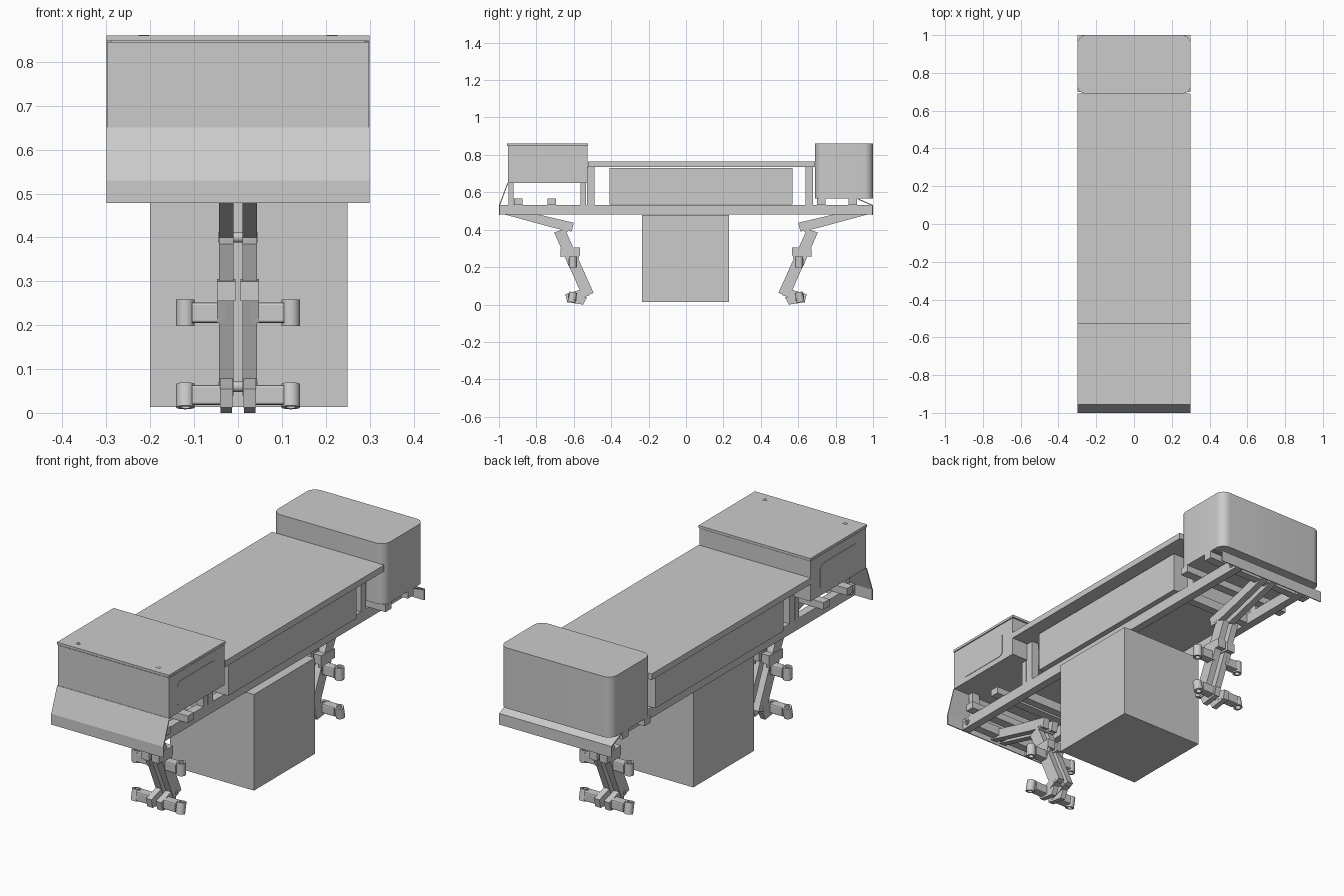
import bpy, bmesh, math
from mathutils import Matrix, Vector

if "Cube" in bpy.data.objects:
    bpy.data.objects.remove(bpy.data.objects["Cube"])


def finish(name, bm, smooth=False):
    bmesh.ops.recalc_face_normals(bm, faces=bm.faces[:])
    me = bpy.data.meshes.new(name)
    bm.to_mesh(me)
    bm.free()
    ob = bpy.data.objects.new(name, me)
    bpy.context.collection.objects.link(ob)
    if smooth:
        bpy.ops.object.select_all(action='DESELECT')
        ob.select_set(True)
        bpy.context.view_layer.objects.active = ob
        bpy.ops.object.shade_smooth_by_angle(angle=math.radians(35))
    return ob


def box(name, x0, x1, y0, y1, z0, z1):
    bm = bmesh.new()
    bmesh.ops.create_cube(bm, size=1)
    for v in bm.verts:
        v.co = Vector(((x0 + x1) / 2 + v.co.x * (x1 - x0),
                       (y0 + y1) / 2 + v.co.y * (y1 - y0),
                       (z0 + z1) / 2 + v.co.z * (z1 - z0)))
    return finish(name, bm)


def prism(name, pts, x0, x1, sy=1, smooth=False):
    """Extrude a (y, z) profile along x; sy mirrors front to back."""
    bm = bmesh.new()
    f = bm.faces.new([bm.verts.new((x0, sy * y, z)) for y, z in pts])
    r = bmesh.ops.extrude_face_region(bm, geom=[f])
    for v in r['geom']:
        if isinstance(v, bmesh.types.BMVert):
            v.co.x = x1
    return finish(name, bm, smooth)


def round_rect(a0, a1, b0, b1, r, n=6):
    pts = []
    corners = [(a1 - r, b1 - r), (a0 + r, b1 - r), (a0 + r, b0 + r), (a1 - r, b0 + r)]
    for k, (ca, cb) in enumerate(corners):
        for i in range(n + 1):
            t = math.pi / 2 * (k + i / n)
            pts.append((ca + r * math.cos(t), cb + r * math.sin(t)))
    return pts


def tube(name, loc, r_out, r_in, length, rot=None, seg=24):
    """Bushing: closed ring profile turned about its local z axis."""
    bm = bmesh.new()
    h = length / 2
    prof = [(r_in, -h), (r_out, -h), (r_out, h), (r_in, h)]
    rings = [[bm.verts.new((r * math.cos(2 * math.pi * i / seg),
                            r * math.sin(2 * math.pi * i / seg), z)) for r, z in prof]
             for i in range(seg)]
    for i in range(seg):
        a, b = rings[i], rings[(i + 1) % seg]
        for k in range(4):
            bm.faces.new((a[k], b[k], b[(k + 1) % 4], a[(k + 1) % 4]))
    m = Matrix.Translation(loc) @ (rot or Matrix.Identity(4))
    bmesh.ops.transform(bm, matrix=m, verts=bm.verts[:])
    return finish(name, bm, True)


# Top deck and tray below it
box("deck", -.3, .3, -.525, .69, .735, .765)
box("tray_box", -.235, .235, -.41, .57, .535, .73)

# Central hanging container
box("hanging_container", -.2, .25, -.235, .23, .013, .478)

# Front cabinet with lid, lid bolts and side panels
box("front_cabinet", -.298, .298, -.953, -.527, .65, .845)
box("front_cabinet_lid", -.3, .3, -.956, -.523, .848, .86)
box("lid_seal", -.29, .29, -.945, -.535, .845, .848)
for s in (-1, 1):
    tube("lid_bolt", (s * .215, -.912, .8595), .012, .005, .004)
    prism("side_panel", round_rect(-.89, -.60, .677, .80, .025), s * .296, s * .3, smooth=True)

# Rear cabinet with rounded vertical corners
bm = bmesh.new()
f = bm.faces.new([bm.verts.new((x, y, .567)) for x, y in round_rect(-.3, .3, .69, 1, .045, 8)])
r = bmesh.ops.extrude_face_region(bm, geom=[f])
for v in r['geom']:
    if isinstance(v, bmesh.types.BMVert):
        v.co.z = .86
finish("rear_cabinet", bm, True)

# Bent sheet skirts at both ends
prism("front_skirt", [(-.955, .65), (-1, .53), (-1, .478), (-.995, .478), (-.995, .529), (-.95, .65)], -.3, .3)
prism("rear_skirt", [(.92, .567), (1, .532), (1, .478), (.995, .478), (.995, .528), (.92, .561)], -.3, .3)

# Main frame: long rails, posts and end pivots
ROT_Y = Matrix.Rotation(math.pi / 2, 4, 'Y')
for s in (-1, 1):
    xa, xb = sorted((s * .17, s * .21))
    box("long_rail", xa, xb, -.994, .994, .48, .533)
    for y in (-.53, .64):
        box("deck_post", xa, xb, y, y + .04, .533, .735)
    for y in (-.95, -.563):
        box("cabinet_post", xa, xb, y, y + .028, .533, .65)
    for y in (-.96, .96):
        tube("rail_pivot", (s * .21, y, .507), .014, .007, .012, ROT_Y)

# Cross tubes over and between the rails
for y in (-.92, -.74):
    box("upper_cross_tube", -.25, .25, y, y + .045, .533, .567)
for y in (.70, .87):
    box("rear_cross_tube", -.3, .3, y, y + .045, .533, .567)
for y in (-.97, -.62, .58, .93):
    box("cross_tube", -.17, .17, y, y + .04, .485, .53)

# Folding arms: pairs front and rear, each with two side brackets
for sy in (-1, 1):
    for sx in (-1, 1):
        xa, xb = sx * .01, sx * .043
        prism("upper_arm", [(.99, .487), (.93, .52), (.80, .484), (.60, .437), (.612, .39), (.70, .408)], xa, xb, sy)
        prism("lower_arm", [(.705, .385), (.552, .04), (.494, .062), (.648, .405)], xa, xb, sy)
        prism("arm_clamp", [(.672, .255), (.672, .30), (.567, .305), (.567, .262)],
              sx * .006, sx * .048, sy)
        prism("arm_end_clamp", [(.635, .012), (.645, .055), (.53, .09), (.515, .05)],
              sx * .012, sx * .041, sy)
        # Side brackets ending in vertical bushings
        prism("upper_bracket", round_rect(.583, .627, .205, .252, .006, 2), sx * .04, sx * .105, sy)
        prism("bracket_lug", [(.627, .205), (.65, .262), (.57, .262), (.583, .205)], sx * .03, sx * .048, sy)
        prism("lower_bracket", round_rect(.585, .63, .018, .064, .006, 2), sx * .04, sx * .105, sy)
        tilt = Matrix.Rotation(sy * math.radians(12), 4, 'X')
        tube("upper_bushing", (sx * .12, sy * .605, .228), .021, .012, .06)
        tube("lower_bushing", (sx * .12, sy * .607, .039), .021, .012, .054, tilt)
    # Central stop between the two lower arms, spacer pin at the knee and foot
    for y, z in ((.64, .40), (.53, .06)):
        tube("knee_pin", (0, sy * y, z), .012, .004, .09, ROT_Y)
    prism("foot_sole", [(.55, 0), (.635, .012), (.56, .04), (.53, .04)], -.04, -.014, sy)
    prism("foot_sole", [(.55, 0), (.635, .012), (.56, .04), (.53, .04)], .014, .04, sy)
